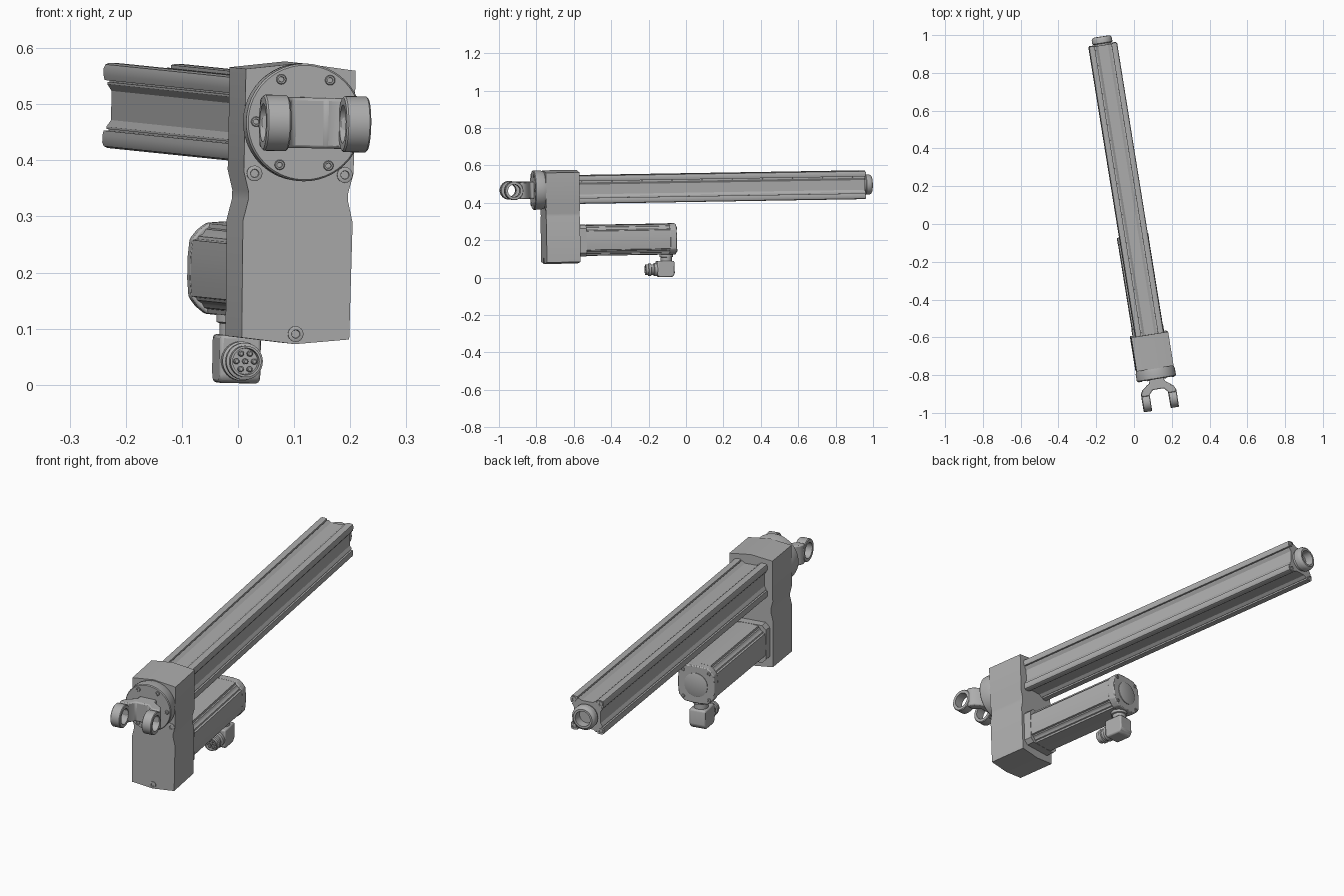
import bpy, bmesh
from math import sin, cos, pi, radians
from mathutils import Matrix, Vector

if "Cube" in bpy.data.objects:
    bpy.data.objects.remove(bpy.data.objects["Cube"])

# One metal colour for the whole assembly
metal = bpy.data.materials.new("metal grey")
metal.use_nodes = True
COLOR = (0.42, 0.42, 0.42, 1)
metal.diffuse_color = COLOR
metal.node_tree.nodes["Principled BSDF"].inputs["Base Color"].default_value = COLOR

# The drive axis is local y; the whole assembly sits slightly turned and tilted
POSE = (Matrix.Translation((-0.013, 0, 0.481)) @ Matrix.Rotation(radians(9.15), 4, 'Z')
        @ Matrix.Rotation(radians(0.94), 4, 'X') @ Matrix.Rotation(radians(1), 4, 'Y'))
MOTOR_Z = -0.273


def finish(name, bm, bevel=0):
    bmesh.ops.recalc_face_normals(bm, faces=bm.faces)
    mesh = bpy.data.meshes.new(name)
    bm.to_mesh(mesh)
    bm.free()
    mesh.transform(POSE)
    mesh.materials.append(metal)
    ob = bpy.data.objects.new(name, mesh)
    bpy.context.scene.collection.objects.link(ob)
    if bevel:
        mod = ob.modifiers.new("soft edges", 'BEVEL')
        mod.width = bevel
        mod.segments = 2
    bpy.ops.object.select_all(action='DESELECT')
    ob.select_set(True)
    bpy.context.view_layer.objects.active = ob
    bpy.ops.object.shade_smooth_by_angle(angle=radians(30))
    return ob


def place(axis, u, v, w):
    """Profile coordinates u, v with w along the chosen axis."""
    return {'x': (w, u, v), 'y': (u, w, v), 'z': (u, v, w)}[axis]


def prism(name, pts, lo, hi, axis='y', offset=(0, 0), bevel=0):
    bm = bmesh.new()
    rings = [[bm.verts.new(place(axis, u + offset[0], v + offset[1], w)) for u, v in pts]
             for w in (lo, hi)]
    n = len(pts)
    for i in range(n):
        j = (i + 1) % n
        bm.faces.new((rings[0][i], rings[0][j], rings[1][j], rings[1][i]))
    for ring in rings:
        bm.faces.new(ring)
    return finish(name, bm, bevel)


def lathe(name, profile, axis='y', centre=(0, 0), n=40, closed=False):
    """Turn (position, radius) pairs around an axis; ends are capped unless closed."""
    bm = bmesh.new()
    rings = [[bm.verts.new(place(axis, centre[0] + r * cos(2 * pi * i / n),
                                 centre[1] + r * sin(2 * pi * i / n), w)) for i in range(n)]
             for w, r in profile]
    pairs = list(zip(rings, rings[1:]))
    if closed:
        pairs.append((rings[-1], rings[0]))
    for a, b in pairs:
        for i in range(n):
            j = (i + 1) % n
            bm.faces.new((a[i], a[j], b[j], b[i]))
    if not closed:
        bm.faces.new(rings[0])
        bm.faces.new(rings[-1])
    return finish(name, bm)


def four_sided(octant):
    """Repeat one eighth of a section into a full four-sided section."""
    side = [(a, -b) for a, b in reversed(octant)] + list(octant)
    out = []
    for k in range(4):
        c, s = (1, 0, -1, 0)[k], (0, 1, 0, -1)[k]
        out += [(a * c - b * s, a * s + b * c) for a, b in side]
    return out


def mirrored(half):
    """Mirror a half outline that starts and may end on the centre line."""
    return half + [(-u, v) for u, v in reversed(half) if u > 0]


def screw(name, x, z, face, out=-1, r=0.011):
    """Socket head standing slightly proud of a face."""
    lathe(name, [(face - out * 0.004, r), (face + out * 0.003, r), (face + out * 0.004, r * 0.85),
                 (face + out * 0.004, r * 0.55), (face + out * 0.001, r * 0.5)],
          centre=(x, z), n=16)


# Gearbox housing with a waist and slightly peaked ends
prism("gearbox_housing", mirrored([(0, 0.105), (0.099, 0.093), (0.099, -0.09), (0.09, -0.125),
      (0.09, -0.14), (0.099, -0.178), (0.097, -0.386), (0, -0.396)]), -0.774, -0.592)
for i, (x, z) in enumerate([(-0.08, -0.093), (0.083, -0.093), (0, -0.378)]):
    screw(f"housing_screw_{i}", x, z, -0.774, r=0.014)

# Front flange with its ring of screws
lathe("front_flange", [(-0.77, 0.099), (-0.79, 0.105), (-0.826, 0.105), (-0.83, 0.102)], n=48)
for i in range(6):
    screw(f"flange_screw_{i}", 0.088 * cos(i * pi / 3), 0.088 * sin(i * pi / 3), -0.83, r=0.009)

# Fork: yoke plate and two eyes
yoke = mirrored([(0, -0.885), (0.03, -0.885), (0.05, -0.908), (0.052, -0.913), (0.092, -0.913),
                 (0.092, -0.897), (0.084, -0.88), (0.055, -0.858), (0.04, -0.848),
                 (0.038, -0.825), (0, -0.825)])
prism("fork_yoke", yoke, -0.045, 0.045, axis='z', bevel=0.006)
for side, label in ((1, "left"), (-1, "right")):
    lathe(f"fork_eye_{label}", [(side * w, r) for w, r in
          [(0.05, 0.034), (0.05, 0.047), (0.053, 0.05), (0.091, 0.05), (0.094, 0.047),
           (0.094, 0.034)]], axis='x', centre=(-0.945, 0), closed=True)

# Long extruded tube with corner lobes and slots
tube = four_sided([(0.061, 0.026), (0.069, 0.038), (0.069, 0.042), (0.065, 0.042), (0.065, 0.045),
                   (0.074, 0.045), (0.076, 0.054), (0.076, 0.066), (0.073, 0.073)])
prism("actuator_tube", tube, -0.595, 0.96)
for i in range(4):
    x, z = ((1, 1), (-1, 1), (-1, -1), (1, -1))[i]
    screw(f"tube_screw_{i}", x * 0.061, z * 0.061, 0.96, out=1)
lathe("tail_bushing", [(0.95, 0.048), (0.968, 0.048), (0.972, 0.054), (0.992, 0.054),
                       (1.0, 0.05), (1.005, 0.043), (1.005, 0.034), (0.968, 0.032)])

# Motor: mounting plate, body with cut corners, end cap
plate = four_sided([(0.084, 0.066), (0.076, 0.074)])
prism("motor_mount", plate, -0.595, -0.555, offset=(0, MOTOR_Z))
body = four_sided([(0.083, 0.02), (0.08, 0.05), (0.072, 0.052), (0.07, 0.057), (0.063, 0.061)])
prism("motor_body", body, -0.56, -0.1, offset=(0, MOTOR_Z))
cap = four_sided([(0.084, 0.02), (0.081, 0.052), (0.07, 0.066)])
prism("motor_end_cap", cap, -0.102, -0.066, offset=(0, MOTOR_Z), bevel=0.004)
lathe("motor_end_disc", [(-0.07, 0.053), (-0.063, 0.053), (-0.062, 0.051)], centre=(0, MOTOR_Z))
for i in range(4):
    x, z = ((1, 1), (-1, 1), (-1, -1), (1, -1))[i]
    screw(f"cap_screw_{i}", x * 0.06, MOTOR_Z + z * 0.06, -0.066, out=1, r=0.008)

# Angled connector below the motor
lathe("connector_neck", [(-0.35, 0.036), (-0.368, 0.036), (-0.37, 0.03), (-0.395, 0.03)],
      axis='z', centre=(0, -0.112))
prism("connector_elbow", [(-0.165, -0.39), (-0.075, -0.39), (-0.072, -0.4), (-0.072, -0.46),
      (-0.085, -0.476), (-0.155, -0.476), (-0.165, -0.466)], -0.037, 0.037, axis='x', bevel=0.006)
SOCKET = (0, -0.436)
lathe("connector_socket", [(-0.16, 0.035), (-0.18, 0.035), (-0.183, 0.028), (-0.195, 0.028),
      (-0.197, 0.033), (-0.21, 0.033), (-0.212, 0.028), (-0.226, 0.028), (-0.226, 0.024),
      (-0.212, 0.023)], centre=SOCKET, n=32)
for i in range(7):
    r = 0.016 if i else 0
    lathe(f"connector_pin_{i}", [(-0.21, 0.005), (-0.222, 0.005), (-0.224, 0.003)],
          centre=(r * cos(i * pi / 3), SOCKET[1] + r * sin(i * pi / 3)), n=10)
